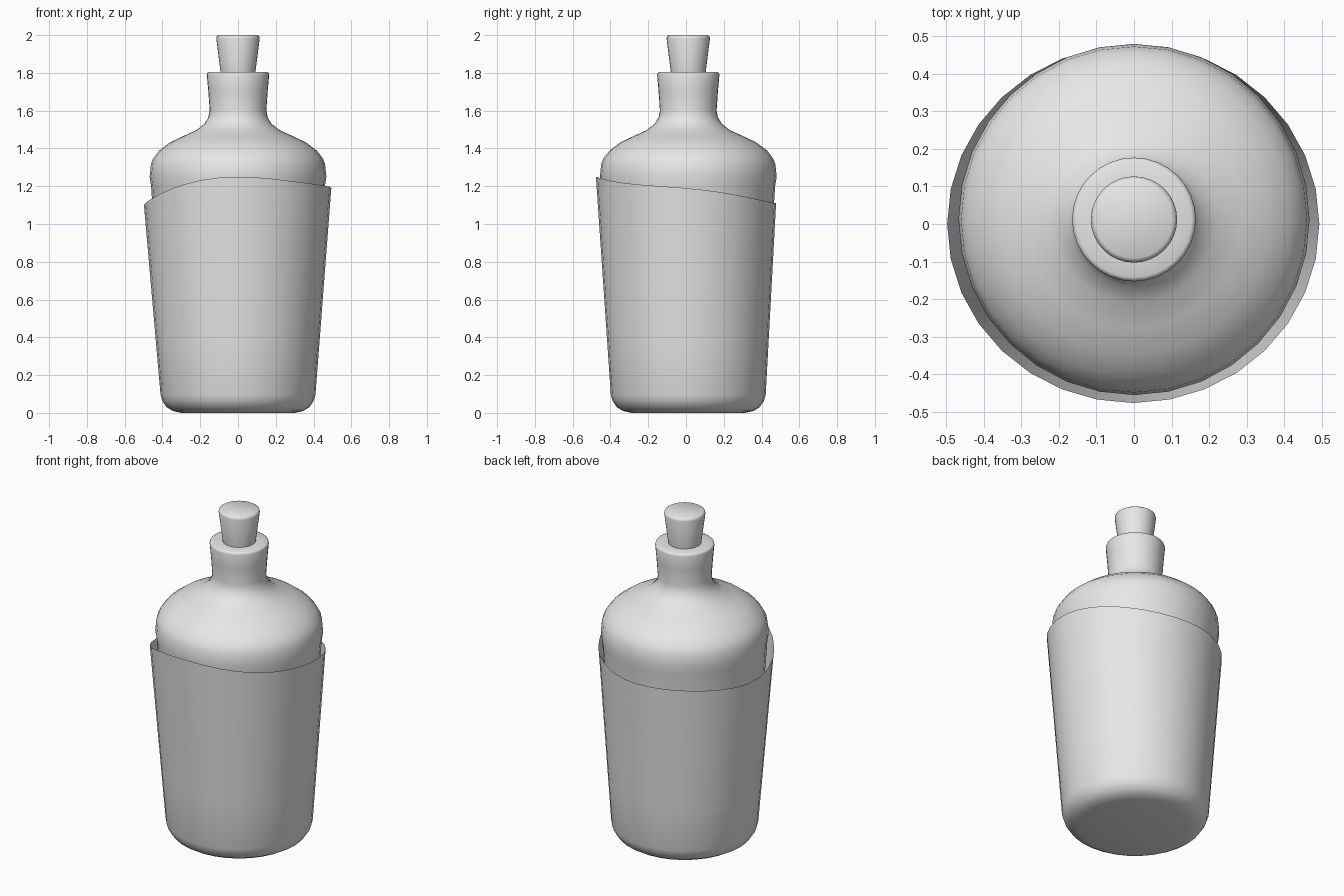
import bpy, bmesh
from math import sin, cos, pi, radians

SIDES = 32
AXIS_Y = 0.012  # the bottle sits slightly towards the back

cube = bpy.data.objects.get("Cube")
if cube:
    bpy.data.objects.remove(cube, do_unlink=True)

grey = bpy.data.materials.new("plain grey")
grey.use_nodes = True
grey.diffuse_color = (0.8, 0.8, 0.8, 1)
grey.node_tree.nodes["Principled BSDF"].inputs["Base Color"].default_value = (0.8, 0.8, 0.8, 1)


def skin(name, rings, cap_top, sharp_angle):
    """Join rings of points, listed from bottom to top, into one smooth object."""
    bm = bmesh.new()
    loops = [[bm.verts.new(p) for p in ring] for ring in rings]
    for low, high in zip(loops, loops[1:]):
        for i in range(SIDES):
            j = (i + 1) % SIDES
            bm.faces.new((low[i], low[j], high[j], high[i]))
    bm.faces.new(loops[0][::-1])
    if cap_top:
        bm.faces.new(loops[-1])
    for face in bm.faces:
        face.smooth = True
    mesh = bpy.data.meshes.new(name)
    bm.to_mesh(mesh)
    bm.free()
    mesh.materials.append(grey)
    mesh.set_sharp_from_angle(angle=radians(sharp_angle))
    obj = bpy.data.objects.new(name, mesh)
    bpy.context.collection.objects.link(obj)
    return obj


# Angles run from the front (-y) towards +x
ANGLES = [2 * pi * i / SIDES for i in range(SIDES)]


def circle(r, z):
    return [(r * sin(a), AXIS_Y - r * cos(a), z) for a in ANGLES]


# Bottle: tapered body, rounded shoulder, flared neck
bottle_profile = [
    (0.28, 0.02), (0.35, 0.04), (0.385, 0.1), (0.45, 1.05), (0.46, 1.2),
    (0.468, 1.25), (0.461, 1.32), (0.447, 1.35), (0.418, 1.388),
    (0.36, 1.432), (0.29, 1.465), (0.22, 1.497), (0.178, 1.53),
    (0.157, 1.565), (0.15, 1.6), (0.157, 1.7), (0.165, 1.79),
    (0.162, 1.8), (0.154, 1.804), (0.09, 1.804),
]
skin("bottle", [circle(r, z) for r, z in bottle_profile], True, 50)

# Stopper: tapered plug with a softened top edge
stopper_profile = [(0.09, 1.78), (0.093, 1.81), (0.115, 1.982),
                   (0.112, 1.994), (0.103, 2.0)]
skin("stopper", [circle(r, z) for r, z in stopper_profile], True, 50)


# Sleeve: thin open cup with a slanting wavy rim
def rim_point(a):
    z = (1.1625 + 0.063 * cos(a) + 0.034 * sin(a) + 0.0175 * cos(2 * a)
         + 0.007 * cos(3 * a) - 0.011 * sin(3 * a))
    return (0.496 * sin(a) - 0.002, -0.477 * cos(a), z)


def blend(p, q, t):
    return tuple(u + (v - u) * t for u, v in zip(p, q))


base = circle(0.41, 0.095)
rim = [rim_point(a) for a in ANGLES]
walls = [[blend(p, q, t) for p, q in zip(base, rim)] for t in (0, 0.25, 0.5, 0.75, 1)]
foot = [circle(0.3, 0.0), circle(0.345, 0.01), circle(0.378, 0.03), circle(0.4, 0.062)]
skin("sleeve", foot + walls, False, 60)
